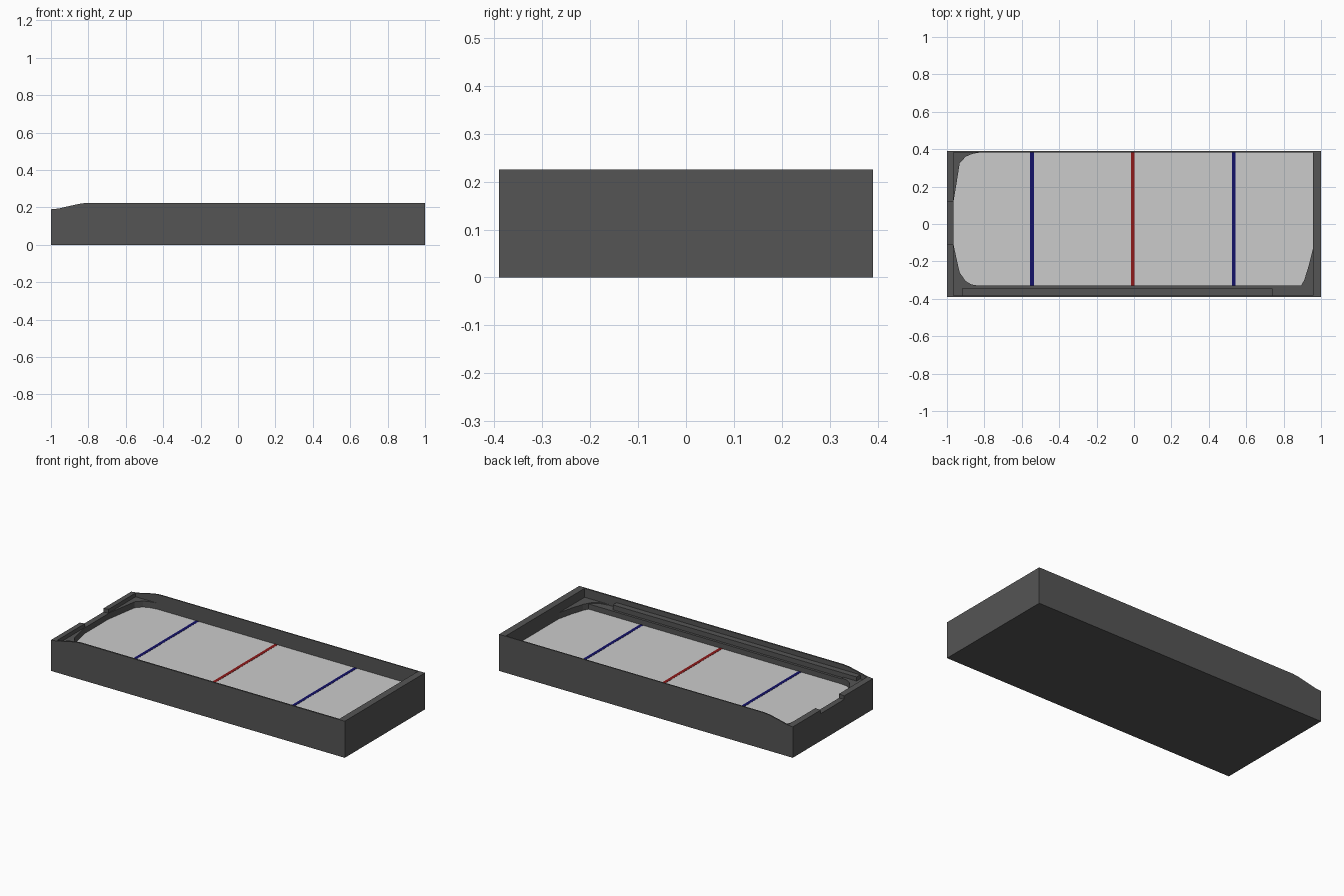
import bpy, bmesh

if "Cube" in bpy.data.objects:
    bpy.data.objects.remove(bpy.data.objects["Cube"])

FLOOR = 0.128   # cavity floor
ICE = 0.133     # top of the ice sheet
TOP = 0.225


def material(name, rgb):
    m = bpy.data.materials.new(name)
    m.diffuse_color = (*rgb, 1)
    m.use_nodes = True
    m.node_tree.nodes["Principled BSDF"].inputs["Base Color"].default_value = m.diffuse_color
    return m


dark = material("dark_grey", (0.09, 0.09, 0.09))
red = material("red", (0.27, 0.01, 0.01))
navy = material("navy", (0.007, 0.006, 0.14))


def prism(name, points, direction, mat=None):
    """Extrude a closed outline of 3D points along a direction."""
    bm = bmesh.new()
    face = bm.faces.new([bm.verts.new(p) for p in points])
    ext = bmesh.ops.extrude_face_region(bm, geom=[face])
    moved = [g for g in ext["geom"] if isinstance(g, bmesh.types.BMVert)]
    bmesh.ops.translate(bm, vec=direction, verts=moved)
    bmesh.ops.recalc_face_normals(bm, faces=bm.faces)
    mesh = bpy.data.meshes.new(name)
    bm.to_mesh(mesh)
    bm.free()
    ob = bpy.data.objects.new(name, mesh)
    bpy.context.collection.objects.link(ob)
    if mat:
        mesh.materials.append(mat)
    return ob


def slab(name, outline, z0, z1, mat=None):
    return prism(name, [(x, y, z0) for x, y in outline], (0, 0, z1 - z0), mat)


def box(name, x0, x1, y0, y1, z0, z1, mat=None):
    return slab(name, [(x0, y0), (x1, y0), (x1, y1), (x0, y1)], z0, z1, mat)


def cut(target, cutter):
    cutter.hide_render = True
    mod = target.modifiers.new("cut", 'BOOLEAN')
    mod.operation = 'DIFFERENCE'
    mod.solver = 'EXACT'
    mod.object = cutter
    bpy.context.view_layer.objects.active = target
    bpy.ops.object.modifier_apply(modifier=mod.name)
    bpy.data.objects.remove(cutter)


# Outer case: side profile with the dipped left end, then hollowed
profile = [(-1, 0), (1, 0), (1, TOP), (-0.80, TOP), (-0.84, 0.221),
           (-0.90, 0.208), (-0.96, 0.194), (-1, 0.19)]
case = prism("rink_case", [(x, -0.39, z) for x, z in profile], (0, 0.78, 0), dark)
cut(case, box("cavity", -0.965, 0.957, -0.381, 0.383, FLOOR, 0.5, dark))
cut(case, box("end_notch", -1.1, -0.95, -0.11, 0.12, 0.168, 0.5, dark))

# Ice sheet and painted lines
box("ice", -0.965, 0.957, -0.381, 0.383, FLOOR, ICE)
for name, x, mat in (("left_blue_line", -0.545, navy),
                     ("centre_line", -0.007, red),
                     ("right_blue_line", 0.533, navy)):
    box(name, x - 0.01, x + 0.01, -0.335, 0.382, ICE - 0.002, ICE + 0.001, mat)

# Stepped bench along the front wall
box("front_bench_lower", -0.85, 0.90, -0.381, -0.33, FLOOR, 0.165, dark)
box("front_bench_upper", -0.92, 0.74, -0.381, -0.345, 0.165, 0.195, dark)

# Rounded corner fillers
corners = {
    "back_left_corner": [(-0.965, 0.12), (-0.95, 0.21), (-0.932, 0.325),
                         (-0.90, 0.36), (-0.865, 0.375), (-0.82, 0.383),
                         (-0.965, 0.383)],
    "front_left_corner": [(-0.965, -0.11), (-0.95, -0.18), (-0.932, -0.26),
                          (-0.90, -0.305), (-0.87, -0.323), (-0.83, -0.33),
                          (-0.83, -0.381), (-0.965, -0.381)],
    "front_right_corner": [(0.957, -0.13), (0.935, -0.22), (0.91, -0.30),
                           (0.885, -0.345), (0.85, -0.37), (0.79, -0.381),
                           (0.957, -0.381)],
}
for name, outline in corners.items():
    slab(name, outline, FLOOR, 0.17, dark)
